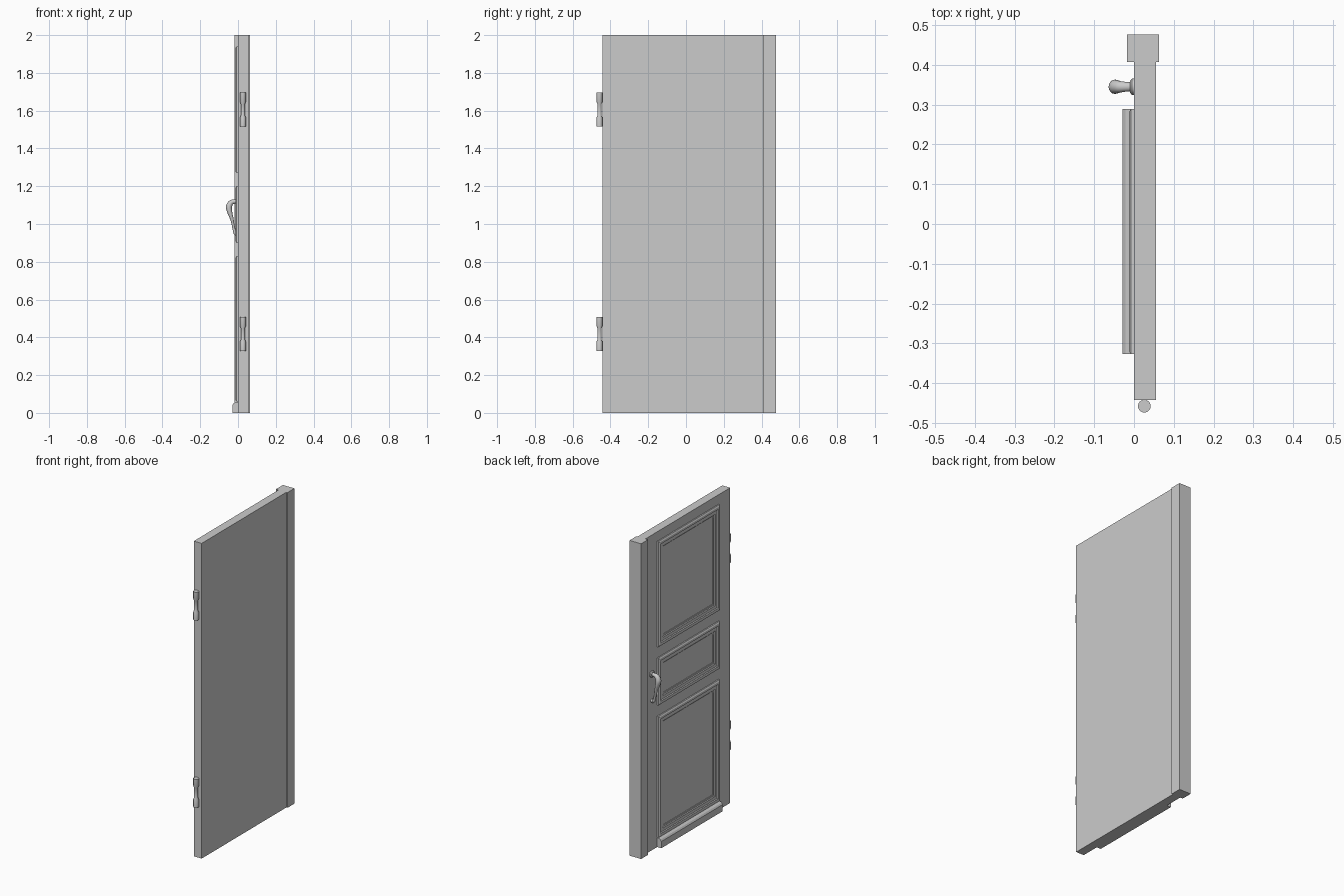
import bpy, bmesh, math
from mathutils import Vector

if "Cube" in bpy.data.objects:
    bpy.data.objects.remove(bpy.data.objects["Cube"])


def make_object(name, bm, smooth=False):
    bmesh.ops.recalc_face_normals(bm, faces=bm.faces)
    mesh = bpy.data.meshes.new(name)
    bm.to_mesh(mesh)
    bm.free()
    ob = bpy.data.objects.new(name, mesh)
    bpy.context.collection.objects.link(ob)
    if smooth:
        bpy.ops.object.select_all(action='DESELECT')
        ob.select_set(True)
        bpy.context.view_layer.objects.active = ob
        bpy.ops.object.shade_smooth_by_angle(angle=math.radians(35))
    return ob


def loft(bm, rings, cap=True):
    loops = [[bm.verts.new(p) for p in ring] for ring in rings]
    n = len(loops[0])
    for a, b in zip(loops, loops[1:]):
        for i in range(n):
            j = (i + 1) % n
            bm.faces.new((a[i], a[j], b[j], b[i]))
    if cap:
        bm.faces.new(loops[0])
        bm.faces.new(loops[-1])


def box(name, x0, x1, y0, y1, z0, z1):
    bm = bmesh.new()
    loft(bm, [[(x0, y0, z), (x1, y0, z), (x1, y1, z), (x0, y1, z)] for z in (z0, z1)])
    return make_object(name, bm)


# Door leaf and the thicker closing stile
box("door_leaf", 0, 0.055, -0.443, 0.407, 0, 2)
box("closing_stile", -0.018, 0.063, 0.407, 0.476, 0, 2)

# Mitred panel mouldings: (inset from the outer edge, x position)
PROFILE = [(0, 0), (0, -0.008), (0.008, -0.013), (0.022, -0.013), (0.026, -0.008),
           (0.045, -0.008), (0.05, -0.004), (0.06, -0.004), (0.06, 0)]
Y0, Y1 = -0.327, 0.289
for name, z0, z1 in (("upper_panel", 1.27, 1.94), ("middle_panel", 0.90, 1.20),
                     ("lower_panel", 0.06, 0.83)):
    bm = bmesh.new()
    loft(bm, [[(x, Y0 + d, z0 + d), (x, Y1 - d, z0 + d), (x, Y1 - d, z1 - d), (x, Y0 + d, z1 - d)]
              for d, x in PROFILE], cap=False)
    make_object(name + "_moulding", bm)

# Drip board along the bottom edge
drip = [(0, 0), (-0.029, 0), (-0.029, 0.042), (-0.022, 0.052), (-0.012, 0.058), (0, 0.058)]
bm = bmesh.new()
loft(bm, [[(x, y, z) for x, z in drip] for y in (Y0, Y1)])
make_object("drip_board", bm)


# Hinge barrels, waisted in the middle
def hinge(name, zc):
    prof = [(0.016, -0.09), (0.016, -0.042), (0.011, -0.03),
            (0.011, 0.03), (0.016, 0.042), (0.016, 0.09)]
    bm = bmesh.new()
    loft(bm, [[(0.026 + r * math.cos(a), -0.458 + r * math.sin(a), zc + z)
               for a in (math.tau * i / 24 for i in range(24))] for r, z in prof])
    make_object(name, bm, True)


hinge("upper_hinge", 1.605)
hinge("lower_hinge", 0.418)


# Handle: tapered tube swept along a path in the xz plane
def handle(path, yc, steps=5, sides=16):
    pts = [Vector(p) for p in path]
    pts = [2 * pts[0] - pts[1]] + pts + [2 * pts[-1] - pts[-2]]
    samples = []
    for k in range(1, len(pts) - 2):
        a, b, c, d = pts[k - 1:k + 3]
        for s in range(steps):
            t = s / steps
            samples.append(0.5 * (2 * b + (c - a) * t + (2 * a - 5 * b + 4 * c - d) * t ** 2
                                  + (3 * b - a - 3 * c + d) * t ** 3))
    samples.append(pts[-2])
    rings = []
    for i, p in enumerate(samples):
        d = samples[min(i + 1, len(samples) - 1)] - samples[max(i - 1, 0)]
        side = Vector((-d.y, d.x)).normalized()
        ring = []
        for j in range(sides):
            a = math.tau * j / sides
            o = side * p.z * math.cos(a)
            ring.append((p.x + o.x, yc + p.w * math.sin(a), p.y + o.y))
        rings.append(ring)
    bm = bmesh.new()
    loft(bm, rings)
    make_object("handle_grip", bm, True)


# Path points: x, z, thickness radius, width radius
handle([(0.0, 1.118, 0.011, 0.012), (-0.018, 1.119, 0.011, 0.012),
        (-0.038, 1.112, 0.014, 0.015), (-0.048, 1.090, 0.016, 0.018),
        (-0.043, 1.060, 0.013, 0.017), (-0.032, 1.025, 0.009, 0.013),
        (-0.024, 0.985, 0.007, 0.010), (-0.017, 0.955, 0.008, 0.011),
        (-0.010, 0.942, 0.006, 0.008)], 0.345)


# Round mounting plate behind the top of the handle and a foot below
def rosette(name, zc, r, depth):
    bm = bmesh.new()
    loft(bm, [[(x, 0.345 + q * math.cos(a), zc + q * math.sin(a))
               for a in (math.tau * i / 20 for i in range(20))]
              for q, x in ((r, 0), (r, -depth * 0.5), (r * 0.7, -depth))])
    make_object(name, bm, True)


rosette("handle_rosette", 1.12, 0.021, 0.01)
rosette("handle_foot", 0.95, 0.010, 0.012)
